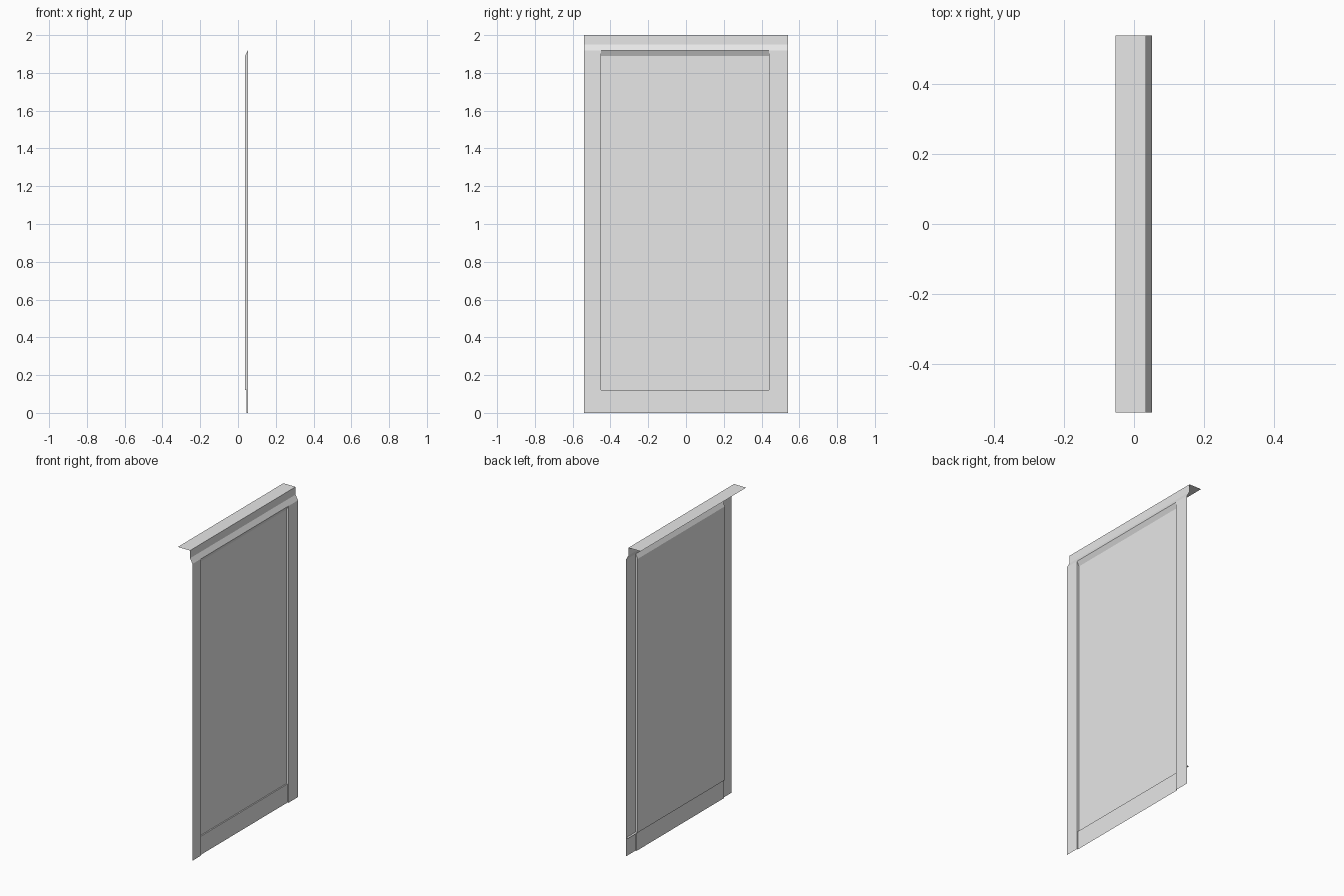
import bpy
import bmesh

cube = bpy.data.objects.get("Cube")
if cube:
    bpy.data.objects.remove(cube, do_unlink=True)

grey = bpy.data.materials.new("light_grey")
grey.use_nodes = True
grey.diffuse_color = (0.8, 0.8, 0.8, 1)
grey.node_tree.nodes["Principled BSDF"].inputs["Base Color"].default_value = (0.8, 0.8, 0.8, 1)

# Key dimensions
EDGE = 0.539                      # half width of the wall sheet
LEFT, RIGHT = -0.45, 0.44         # sides of the recess
FACE, PANEL, BASE = 0.052, 0.037, 0.045
HEAD, PANEL_TOP, BASE_TOP = 1.918, 1.889, 0.12


def make_object(name, faces):
    """Sheet object from a list of polygons."""
    bm = bmesh.new()
    for points in faces:
        bm.faces.new([bm.verts.new(p) for p in points])
    bmesh.ops.remove_doubles(bm, verts=bm.verts, dist=1e-5)
    mesh = bpy.data.meshes.new(name)
    bm.to_mesh(mesh)
    bm.free()
    mesh.materials.append(grey)
    obj = bpy.data.objects.new(name, mesh)
    bpy.context.scene.collection.objects.link(obj)


def sweep(profile, y0, y1):
    """Extrude an (x, z) profile running upward along y, facing +x."""
    return [[(a[0], y0, a[1]), (a[0], y1, a[1]), (b[0], y1, b[1]), (b[0], y0, b[1])]
            for a, b in zip(profile, profile[1:])]


# Flat border strips either side of the recess
make_object("left_border", sweep([(FACE, 0), (FACE, HEAD)], RIGHT, EDGE))
make_object("right_border", sweep([(FACE, 0), (FACE, HEAD)], -EDGE, LEFT))

# Sloped shoulder, upright band and top flange
make_object("top_cornice", sweep(
    [(FACE, HEAD), (0.034, 1.95), (0.034, 2), (-0.053, 2)], -EDGE, EDGE))

# Recessed panel with its base, ledge and sloped head
make_object("recessed_panel", sweep(
    [(BASE, 0), (BASE, BASE_TOP), (PANEL, BASE_TOP), (PANEL, PANEL_TOP), (FACE, HEAD)],
    LEFT, RIGHT))

# Small ledge continuing behind the left border
make_object("rear_ledge", sweep([(FACE, BASE_TOP), (PANEL, BASE_TOP)], RIGHT, EDGE))

# Side returns of the recess
outline = [(FACE, 0), (FACE, HEAD), (PANEL, PANEL_TOP), (PANEL, BASE_TOP),
           (BASE, BASE_TOP), (BASE, 0)]
make_object("right_return", [[(x, LEFT, z) for x, z in outline]])
make_object("left_return", [[(x, RIGHT, z) for x, z in reversed(outline)]])
